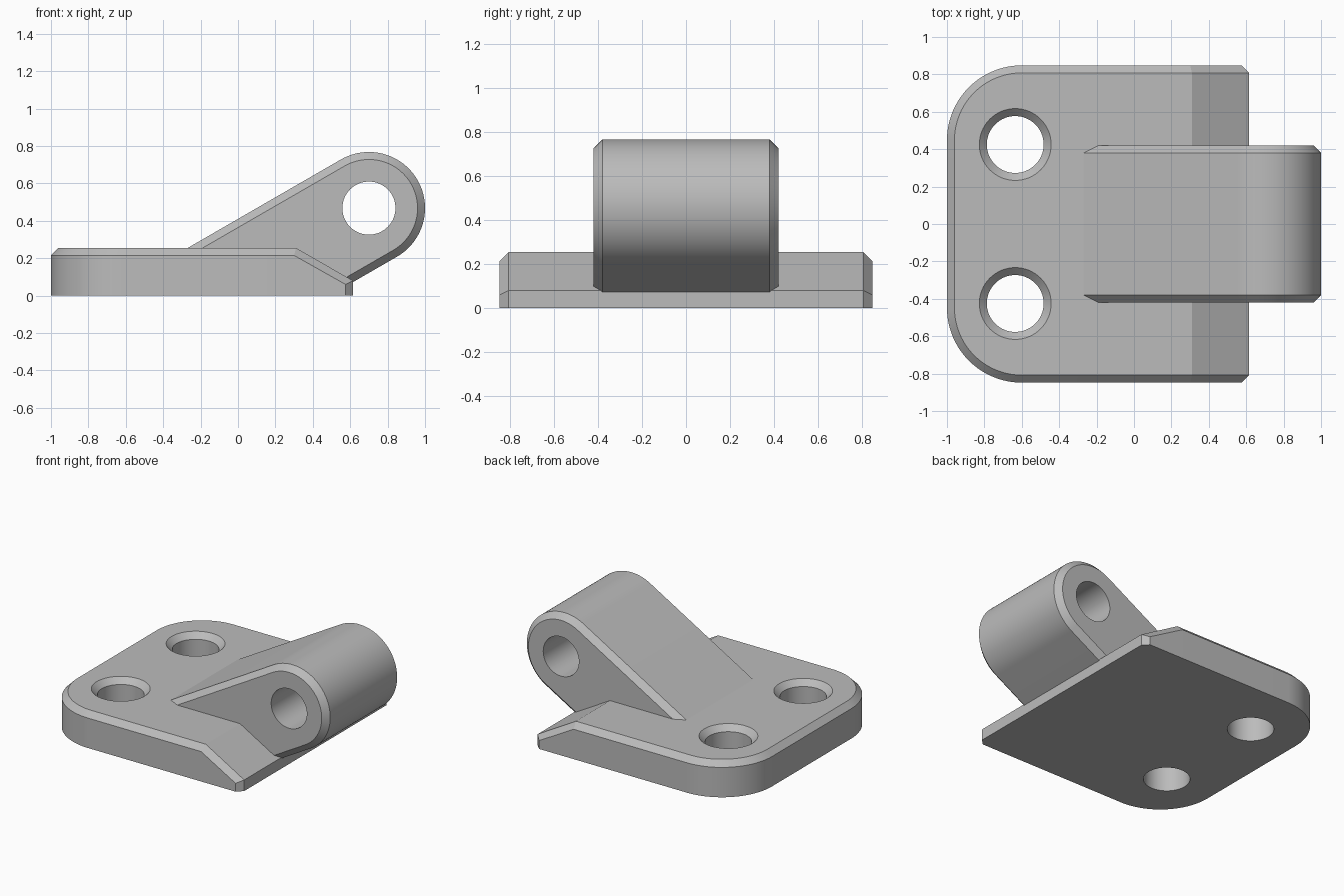
import bpy, bmesh, math
from math import sin, cos, pi

cube = bpy.data.objects.get("Cube")
if cube:
    bpy.data.objects.remove(cube, do_unlink=True)

C = 0.04                                   # chamfer size
X0, X1, HALF_Y, CORNER = -1.0, 0.615, 0.848, 0.4
TOP, EDGE, BREAK_X = 0.255, 0.08, 0.31     # plate height, thin edge, start of ramp
PIN_X, PIN_Z, PIN_R = 0.70, 0.468, 0.142
LUG_R, LUG_Y = 0.30, 0.42

metal = bpy.data.materials.new("grey metal")
metal.use_nodes = True
grey = (0.5, 0.5, 0.5, 1)
metal.diffuse_color = grey
metal.node_tree.nodes["Principled BSDF"].inputs["Base Color"].default_value = grey


def finish(name, bm):
    bmesh.ops.remove_doubles(bm, verts=bm.verts, dist=1e-5)
    bmesh.ops.recalc_face_normals(bm, faces=bm.faces)
    mesh = bpy.data.meshes.new(name)
    bm.to_mesh(mesh)
    bm.free()
    mesh.materials.append(metal)
    ob = bpy.data.objects.new(name, mesh)
    bpy.context.collection.objects.link(ob)
    return ob


def loft(name, rings):
    """Skin a list of equal-length closed rings and cap both ends."""
    bm = bmesh.new()
    rows = [[bm.verts.new(p) for p in ring] for ring in rings]
    n = len(rows[0])
    for a, b in zip(rows, rows[1:]):
        for i in range(n):
            j = (i + 1) % n
            bm.faces.new((a[i], a[j], b[j], b[i]))
    bm.faces.new(rows[0])
    bm.faces.new(rows[-1])
    return finish(name, bm)


def combine(target, tool, operation):
    mod = target.modifiers.new(operation.lower(), "BOOLEAN")
    mod.operation, mod.object, mod.solver = operation, tool, "EXACT"
    bpy.context.view_layer.objects.active = target
    bpy.ops.object.modifier_apply(modifier=mod.name)
    bpy.data.objects.remove(tool, do_unlink=True)


def base_plate():
    # half outline as (outer point, inset point), running from the ramp to the rounded end
    half = [((BREAK_X - 0.01, -HALF_Y, TOP - C), (BREAK_X, C - HALF_Y, TOP))]
    cx, cy = X0 + CORNER, CORNER - HALF_Y
    for i in range(33):
        a = -pi / 2 - i / 32 * pi / 2
        outer = (cx + CORNER * cos(a), cy + CORNER * sin(a), TOP - C)
        inner = (cx + (CORNER - C) * cos(a), cy + (CORNER - C) * sin(a), TOP)
        half.append((outer, inner))
    flip = lambda p: (p[0], -p[1], p[2])
    pairs = half + [(flip(o), flip(i)) for o, i in reversed(half)]

    bm = bmesh.new()
    V = bm.verts.new
    outer = [V(o) for o, i in pairs]
    inner = [V(i) for o, i in pairs]
    floor = [V((o[0], o[1], 0)) for o, i in pairs]
    for k in range(len(pairs) - 1):
        bm.faces.new((floor[k], floor[k + 1], outer[k + 1], outer[k]))
        bm.faces.new((outer[k], outer[k + 1], inner[k + 1], inner[k]))
    bm.faces.new(inner)

    # ramp down to the thin edge, with chamfered corners
    lows, ends, tips = [], [], []
    for s, k in ((-1, 0), (1, -1)):
        side = V((X1 - C, s * HALF_Y, EDGE - C / 2))
        side_low = V((X1 - C, s * HALF_Y, 0))
        tip = V((X1, s * (HALF_Y - C), EDGE))
        tip_low = V((X1, s * (HALF_Y - C), 0))
        bm.faces.new((floor[k], outer[k], side, side_low))
        bm.faces.new((outer[k], inner[k], tip, side))
        bm.faces.new((side_low, side, tip, tip_low))
        lows.append(side_low)
        ends.append(tip_low)
        tips.append(tip)
    bm.faces.new((inner[0], tips[0], tips[1], inner[-1]))
    bm.faces.new((ends[0], tips[0], tips[1], ends[1]))
    bm.faces.new(floor + [lows[1], ends[1], ends[0], lows[0]])
    return finish("hinge_leaf", bm)


def lug_ring(r, y):
    """Rounded knuckle outline whose two straight flanks lean at 30 degrees."""
    dx, dz = -cos(pi / 6), -sin(pi / 6)
    pts = []
    for i in range(49):
        a = 2 * pi / 3 - i / 48 * pi
        pts.append((PIN_X + r * cos(a), y, PIN_Z + r * sin(a)))
    (ax, _, az), (bx, _, bz) = pts[0], pts[-1]
    return ([(ax + 1.06 * dx, y, az + 1.06 * dz)] + pts
            + [(bx + 0.32 * dx, y, bz + 0.32 * dz)])


def circle(r, z, cx, cy, n=64):
    return [(cx + r * cos(2 * pi * i / n), cy + r * sin(2 * pi * i / n), z) for i in range(n)]


leaf = base_plate()

# Knuckle with chamfered rims
knuckle = loft("knuckle", [lug_ring(r, y) for r, y in (
    (LUG_R - C, -LUG_Y), (LUG_R, C - LUG_Y), (LUG_R, LUG_Y - C), (LUG_R - C, LUG_Y))])
combine(leaf, knuckle, "UNION")

# Pin hole
pin = loft("pin_cutter", [[(x, y, z) for x, z, _ in circle(PIN_R, 0, PIN_X, PIN_Z)]
                          for y in (-0.6, 0.6)])
combine(leaf, pin, "DIFFERENCE")

# Countersunk screw holes
for s in (-1, 1):
    screw = loft("screw_cutter", [circle(r, z, -0.635, s * 0.425) for r, z in (
        (0.152, -0.1), (0.152, TOP - C), (0.192, TOP), (0.212, TOP + 0.02))])
    combine(leaf, screw, "DIFFERENCE")

bpy.ops.object.select_all(action="DESELECT")
leaf.select_set(True)
bpy.context.view_layer.objects.active = leaf
bpy.ops.object.shade_smooth_by_angle(angle=math.radians(20))
